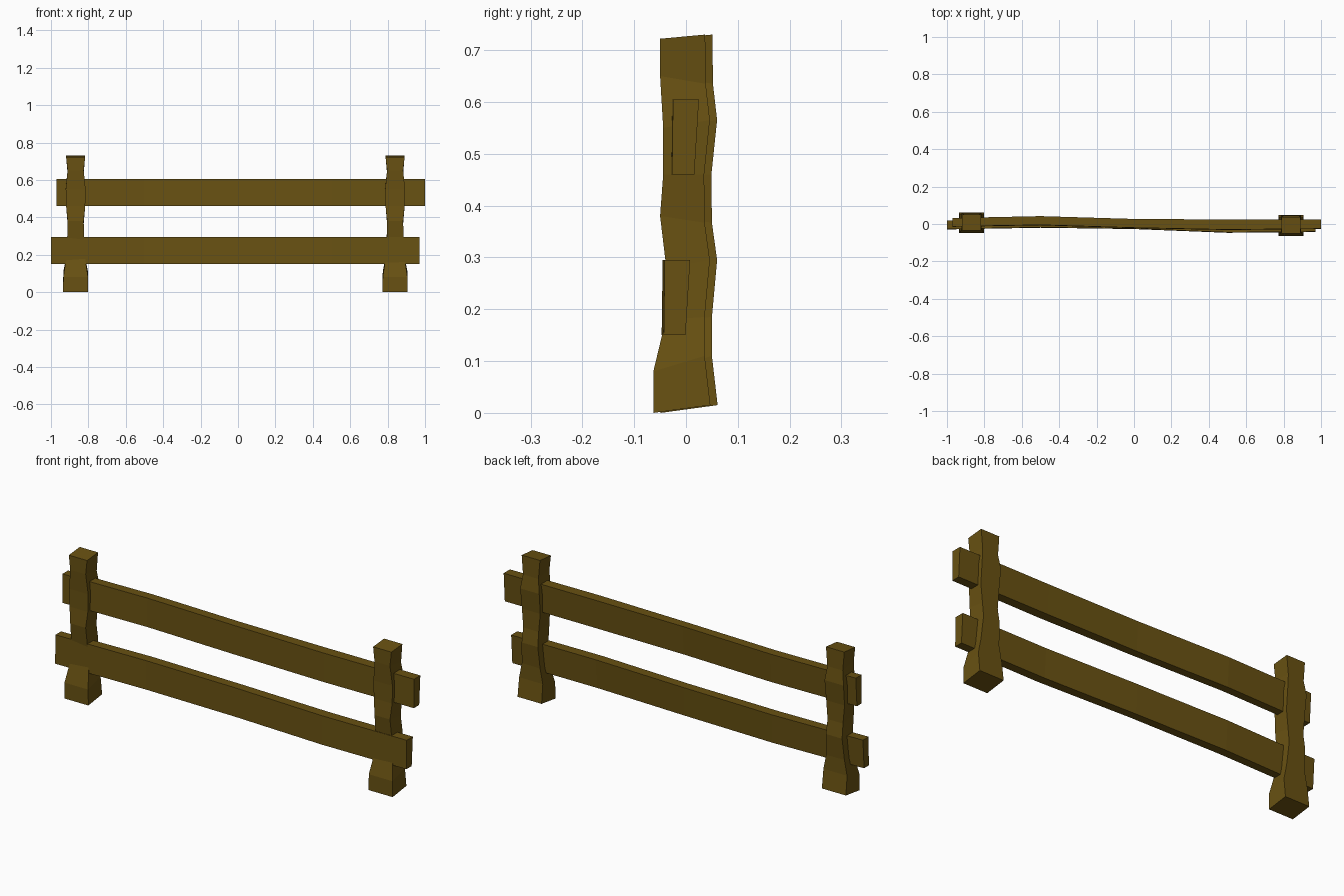
import bpy, bmesh

if "Cube" in bpy.data.objects:
    bpy.data.objects.remove(bpy.data.objects["Cube"])

wood = bpy.data.materials.new("brown_wood")
wood.diffuse_color = (0.14, 0.083, 0.006, 1)
wood.use_nodes = True
wood.node_tree.nodes["Principled BSDF"].inputs["Base Color"].default_value = wood.diffuse_color


def loft(name, rings):
    """Skin a chain of four-point rings and cap both ends."""
    bm = bmesh.new()
    loops = [[bm.verts.new(p) for p in ring] for ring in rings]
    for a, b in zip(loops, loops[1:]):
        for i in range(4):
            j = (i + 1) % 4
            bm.faces.new((a[i], a[j], b[j], b[i]))
    bm.faces.new(loops[0])
    bm.faces.new(loops[-1])
    bmesh.ops.recalc_face_normals(bm, faces=bm.faces)
    mesh = bpy.data.meshes.new(name)
    bm.to_mesh(mesh)
    bm.free()
    mesh.materials.append(wood)
    obj = bpy.data.objects.new(name, mesh)
    bpy.context.collection.objects.link(obj)
    return obj


# Rough-hewn posts: front z, back z, front y, back y, half width
post_rows = [
    (0.000, 0.015, -0.063, 0.047, 0.067),
    (0.080, 0.110, -0.063, 0.036, 0.066),
    (0.180, 0.185, -0.039, 0.036, 0.051),
    (0.280, 0.295, -0.038, 0.046, 0.045),
    (0.380, 0.367, -0.050, 0.036, 0.043),
    (0.460, 0.460, -0.044, 0.035, 0.051),
    (0.550, 0.565, -0.044, 0.046, 0.053),
    (0.650, 0.635, -0.050, 0.038, 0.043),
    (0.722, 0.730, -0.050, 0.037, 0.051),
]
for name, px, py in (("left_post", -0.868, 0.014), ("right_post", 0.84, 0.0)):
    loft(name, [[(px - w, py + yf, zf), (px + w, py + yf, zf),
                 (px + w, py + yb, zb), (px - w, py + yb, zb)]
                for zf, zb, yf, yb, w in post_rows])


# Slightly warped rails: x, front y, back y
def rail(name, z0, z1, stations):
    loft(name, [[(x, yf - 0.002, z0), (x, yb - 0.009, z0),
                 (x, yb, z1), (x, yf, z1)] for x, yf, yb in stations])


rail("upper_rail", 0.46, 0.605, [
    (-0.97, -0.013, 0.032), (-0.5, -0.005, 0.042), (0, -0.020, 0.027),
    (0.5, -0.030, 0.024), (1.0, -0.025, 0.025)])
rail("lower_rail", 0.15, 0.295, [
    (-1.0, -0.027, 0.018), (-0.5, -0.018, 0.032), (0, -0.025, 0.022),
    (0.5, -0.045, 0.006), (0.97, -0.041, 0.008)])
